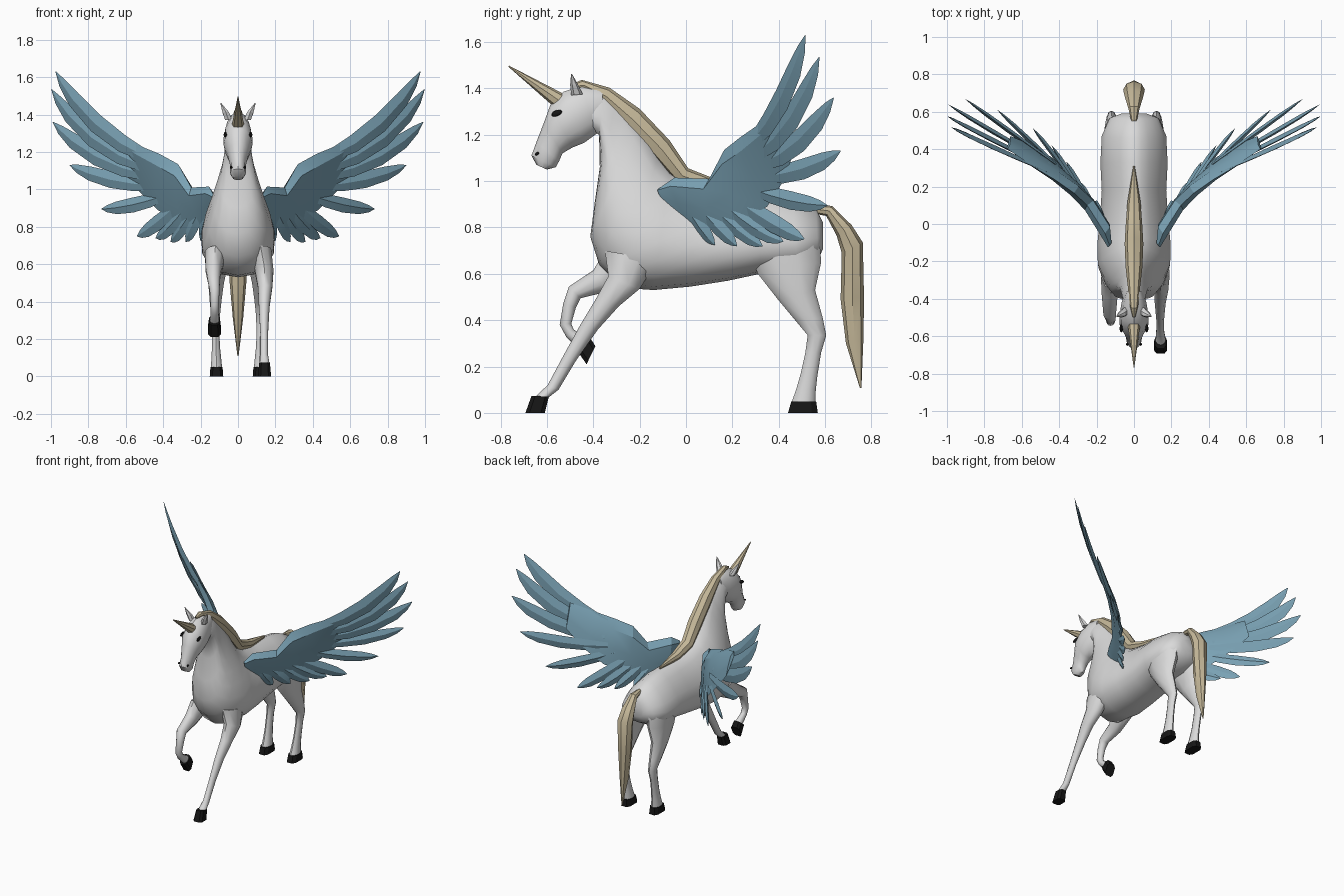
import bpy, bmesh, math
from mathutils import Vector

if "Cube" in bpy.data.objects:
    bpy.data.objects.remove(bpy.data.objects["Cube"])


def material(name, rgb):
    m = bpy.data.materials.new(name)
    m.use_nodes = True
    col = (*rgb, 1.0)
    m.diffuse_color = col
    bsdf = m.node_tree.nodes["Principled BSDF"]
    bsdf.inputs["Base Color"].default_value = col
    bsdf.inputs["Roughness"].default_value = 0.8
    return m


COAT = material("white coat", (0.70, 0.70, 0.70))
BLUE = material("blue feathers", (0.20, 0.37, 0.47))
CREAM = material("cream hair", (0.56, 0.48, 0.32))
BLACK = material("black hoof", (0.008, 0.008, 0.008))


def skin(name, strips, mat, angle=40, side=1):
    """Closed skins through lists of rings; side=-1 mirrors across x."""
    bm = bmesh.new()
    for rings in strips:
        loops = [[bm.verts.new((p[0] * side, p[1], p[2])) for p in r] for r in rings]
        n = len(loops[0])
        for a, b in zip(loops, loops[1:]):
            for i in range(n):
                j = (i + 1) % n
                bm.faces.new((a[i], a[j], b[j], b[i]))
        bm.faces.new(loops[0])
        bm.faces.new(loops[-1])
    bmesh.ops.recalc_face_normals(bm, faces=bm.faces)
    me = bpy.data.meshes.new(name)
    bm.to_mesh(me)
    bm.free()
    me.materials.append(mat)
    ob = bpy.data.objects.new(name, me)
    bpy.context.collection.objects.link(ob)
    if angle:
        bpy.ops.object.select_all(action='DESELECT')
        ob.select_set(True)
        bpy.context.view_layer.objects.active = ob
        bpy.ops.object.shade_smooth_by_angle(angle=math.radians(angle))
    return ob


def rings_of(sections, n=12, k=0.0, p=1.0, x0=None):
    """Oval rings from (x, y1, z1, y2, z2, half_width); k widens the second end, p<1 squares it."""
    out = []
    for x, y1, z1, y2, z2, hw in sections:
        a, b = Vector((x, y1, z1)), Vector((x, y2, z2))
        mid, half = (a + b) / 2, (a - b) / 2
        ring = []
        for i in range(n):
            t = 2 * math.pi * (i + 0.5 * (p < 1)) / n
            c, s = math.cos(t), math.sin(t)
            c2 = math.copysign(abs(c) ** p, c)
            s2 = math.copysign(abs(s) ** p, s)
            ring.append(mid + half * c2 + Vector((hw * s2 * (1 - k * c), 0, 0)))
        out.append(ring)
    return out


def centred(rows):
    return [(0.0, *r) for r in rows]


# Torso and neck: back-line point, belly-line point, half width
torso = centred([
    (.592, .82, .592, .71, .06), (.56, .885, .57, .66, .125), (.46, .93, .48, .61, .165),
    (.33, .955, .32, .60, .172), (.18, .96, .18, .57, .165), (.03, .985, .02, .545, .175),
    (-.07, 1.04, -.14, .53, .188), (-.12, 1.11, -.28, .54, .185), (-.16, 1.18, -.375, .64, .152),
    (-.20, 1.235, -.413, .76, .122), (-.25, 1.295, -.395, .90, .092),
    (-.30, 1.34, -.372, 1.06, .072), (-.36, 1.38, -.375, 1.20, .064), (-.42, 1.39, -.41, 1.22, .055)])
skin("body_and_neck", [rings_of(torso, 18, 0.35)], COAT, 60)

# Head
head = centred([
    (-.36, 1.40, -.36, 1.24, .045), (-.45, 1.413, -.385, 1.205, .066),
    (-.53, 1.385, -.44, 1.165, .077), (-.585, 1.33, -.49, 1.145, .077),
    (-.614, 1.25, -.533, 1.12, .056), (-.645, 1.17, -.548, 1.085, .042),
    (-.667, 1.11, -.562, 1.06, .042), (-.645, 1.07, -.60, 1.05, .028)])
skin("head", [rings_of(head, 12)], COAT, 40)

# Hair
mane = centred([
    (-.50, 1.415, -.49, 1.40, .008), (-.45, 1.437, -.43, 1.39, .022), (-.33, 1.403, -.36, 1.33, .032),
    (-.20, 1.312, -.26, 1.22, .045), (-.07, 1.175, -.14, 1.10, .05), (.01, 1.055, -.04, .99, .045),
    (.125, 1.01, .11, .95, .035), (.31, .972, .31, .95, .004)])
skin("mane", [rings_of(mane, 8)], CREAM, 35)
tail = centred([
    (.55, .90, .55, .86, .015), (.63, .893, .605, .85, .03), (.715, .81, .65, .765, .05),
    (.763, .735, .672, .69, .058), (.768, .50, .667, .49, .044),
    (.766, .33, .69, .30, .028), (.757, .108, .75, .108, .003)])
skin("tail", [rings_of(tail, 8)], CREAM, 35)

# Horn
horn = centred([(-.575, 1.325, -.525, 1.375, .032), (-.767, 1.494, -.763, 1.498, .002)])
skin("horn", [rings_of(horn, 8)], CREAM, 0)

# Legs: front edge, back edge, half width
fore_left = [
    (.12, -.35, .70, -.12, .66, .06), (.14, -.335, .59, -.20, .535, .052),
    (.145, -.39, .49, -.29, .46, .04), (.14, -.456, .38, -.38, .36, .03),
    (.14, -.53, .245, -.475, .225, .022), (.14, -.597, .12, -.55, .10, .022),
    (.142, -.65, .07, -.595, .065, .028)]
fore_right = [
    (-.12, -.35, .70, -.14, .62, .06), (-.13, -.40, .615, -.33, .525, .045),
    (-.13, -.505, .545, -.455, .495, .035), (-.125, -.53, .47, -.475, .455, .028),
    (-.125, -.545, .38, -.495, .385, .023), (-.125, -.515, .325, -.485, .36, .022),
    (-.125, -.46, .275, -.42, .32, .026)]
hind = [
    (.09, .26, .73, .575, .77, .075), (.105, .31, .60, .583, .65, .06),
    (.117, .40, .485, .557, .53, .044), (.12, .475, .395, .59, .41, .033),
    (.12, .525, .335, .605, .335, .026), (.12, .515, .26, .583, .26, .022),
    (.118, .495, .17, .567, .16, .022), (.116, .475, .10, .56, .10, .027),
    (.115, .455, .045, .558, .045, .032)]
hoof_left = [(.142, -.668, .074, -.59, .07, .03), (.142, -.695, 0, -.607, 0, .037)]
hoof_right = [(-.126, -.477, .275, -.413, .327, .030), (-.126, -.43, .208, -.39, .29, .036)]
hoof_hind = [(.115, .452, .05, .564, .05, .034), (.115, .437, 0, .572, 0, .038)]

for label, leg, hoof, side in (("front_left", fore_left, hoof_left, 1),
                               ("front_right", fore_right, hoof_right, 1),
                               ("back_left", hind, hoof_hind, 1),
                               ("back_right", hind, hoof_hind, -1)):
    skin(label + "_leg", [rings_of(leg, 10)], COAT, 45, side)
    skin(label + "_hoof", [rings_of(hoof, 8, p=0.6)], BLACK, 0, side)

# Wing arm: leading point, trailing point, half thickness
arm = [
    ((.13, -.115, .97), (.13, -.105, .925), .015), ((.155, -.05, 1.015), (.14, .0, .83), .035),
    ((.25, .10, 1.01), (.20, .10, .79), .034), ((.32, .165, 1.135), (.31, .23, .82), .032),
    ((.42, .235, 1.19), (.43, .35, .89), .028), ((.53, .30, 1.235), (.54, .42, 1.0), .022),
    ((.675, .40, 1.305), (.66, .47, 1.14), .012)]
FACING = Vector((.67, -.74, 0)).normalized()


def arm_ring(lead, trail, th):
    a, b = Vector(lead), Vector(trail)
    off = FACING * th
    return [a, a.lerp(b, .2) + off, a.lerp(b, .6) + off * .7, b,
            a.lerp(b, .6) - off * .7, a.lerp(b, .2) - off]


def feather(base, bend, tip, width):
    """Curved blade with a shallow diamond section, ending in a point."""
    b, c, e = Vector(base), Vector(bend), Vector(tip)
    rings = []
    for t, w in ((0, .55), (.25, .9), (.5, 1), (.75, .85), (.9, .5), (1, .04)):
        p = b * (1 - t) ** 2 + c * 2 * t * (1 - t) + e * t * t
        along = ((c - b) * (1 - t) + (e - c) * t).normalized()
        across = FACING.cross(along).normalized() * (width / 2 * w)
        ridge = FACING * (.013 * w)
        rings.append([p + across, p + ridge, p - across, p - ridge])
    return rings


# Feathers: base, bend, tip, width, from the outermost to the body
feathers = [
    ((.46, .28, 1.16), (.80, .43, 1.31), (.975, .515, 1.63), .11),
    ((.46, .30, 1.11), (.82, .48, 1.23), (.997, .575, 1.535), .11),
    ((.45, .32, 1.07), (.79, .51, 1.14), (.99, .637, 1.36), .105),
    ((.42, .32, 1.02), (.70, .52, 1.03), (.90, .667, 1.13), .09),
    ((.38, .28, .97), (.57, .46, .90), (.73, .61, .895), .08),
    ((.32, .22, .92), (.44, .39, .80), (.54, .51, .75), .085),
    ((.28, .17, .90), (.36, .30, .78), (.44, .42, .74), .08),
    ((.24, .12, .89), (.30, .23, .78), (.36, .33, .72), .08),
    ((.20, .06, .89), (.24, .14, .80), (.28, .22, .72), .08),
    ((.16, .01, .89), (.18, .06, .80), (.20, .125, .725), .075)]

for label, side in (("left", 1), ("right", -1)):
    skin(label + "_wing_arm", [[arm_ring(*s) for s in arm]], BLUE, 25, side)
    skin(label + "_wing_feathers", [feather(*f) for f in feathers], BLUE, 25, side)

    # Ears: leaf-shaped spikes leaning outward
    ear = [(.05, -.495, 1.37, -.445, 1.375, .022), (.066, -.50, 1.415, -.462, 1.41, .020),
           (.093, -.496, 1.463, -.492, 1.463, .002)]
    skin(label + "_ear", [rings_of(ear, 6)], COAT, 0, side)

    # Eyes and nostrils
    for part, loc, size, tilt in (("eye", (.068, -.558, 1.293), (.009, .024, .013), .35),
                                  ("nostril", (.036, -.643, 1.118), (.006, .010, .006), .6)):
        bpy.ops.mesh.primitive_uv_sphere_add(segments=10, ring_count=6, radius=1,
                                             location=(loc[0] * side, loc[1], loc[2]))
        ob = bpy.context.object
        ob.name = label + "_" + part
        ob.scale = size
        ob.rotation_euler = (tilt, 0, 0)
        ob.data.materials.append(BLACK)
        bpy.ops.object.shade_smooth_by_angle()
